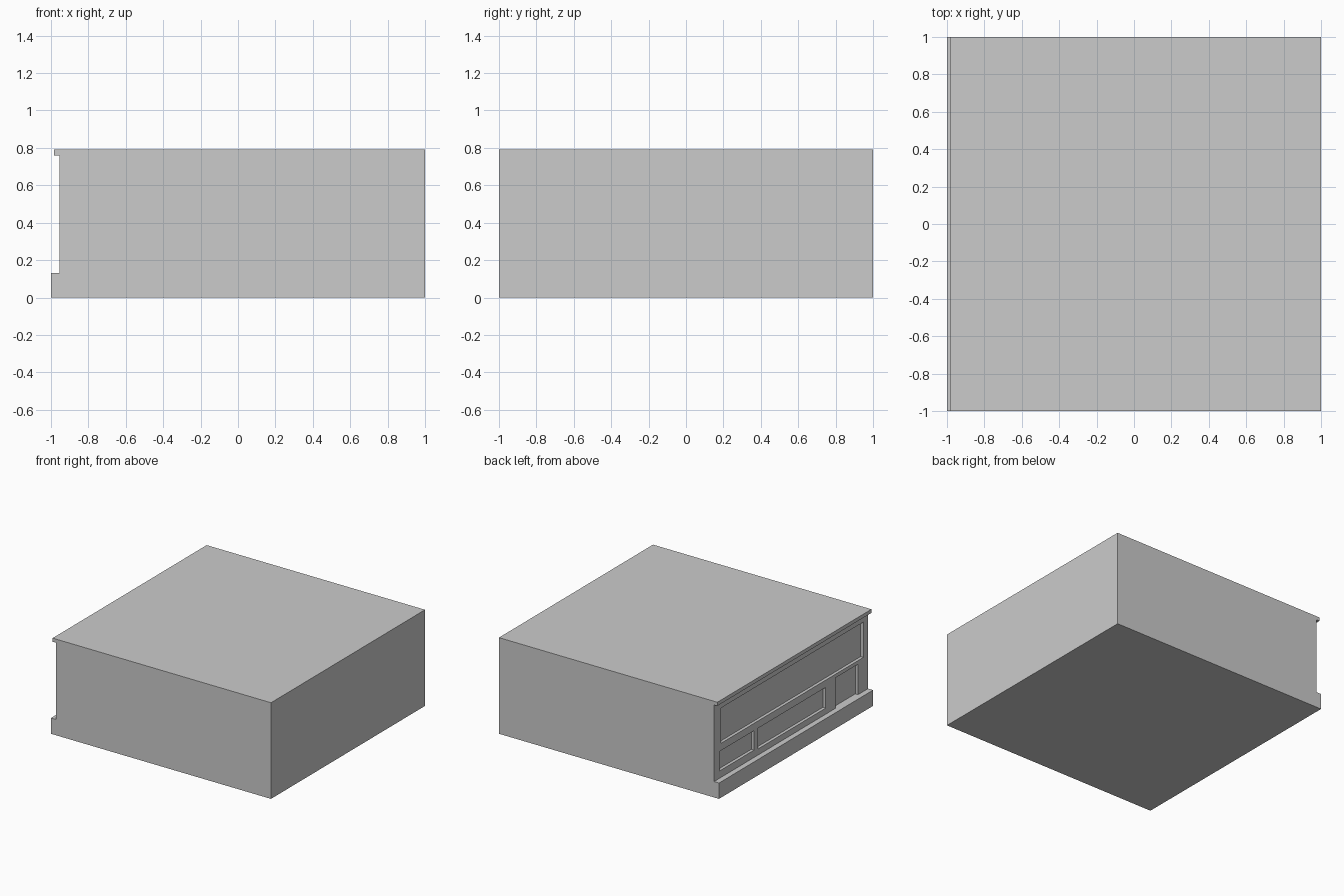
import bpy, bmesh

if "Cube" in bpy.data.objects:
    bpy.data.objects.remove(bpy.data.objects["Cube"])

FACE_X = -0.955   # storefront wall plane
DEPTH = 0.025     # how far windows and door are set back


def mesh_object(name, bm):
    bmesh.ops.recalc_face_normals(bm, faces=bm.faces)
    mesh = bpy.data.meshes.new(name)
    bm.to_mesh(mesh)
    bm.free()
    obj = bpy.data.objects.new(name, mesh)
    bpy.context.collection.objects.link(obj)
    return obj


def extrude_profile(name, profile, y0, y1):
    """Extrude an (x, z) outline from y0 to y1."""
    bm = bmesh.new()
    face = bm.faces.new([bm.verts.new((x, y0, z)) for x, z in profile])
    ext = bmesh.ops.extrude_face_region(bm, geom=[face])
    verts = [g for g in ext["geom"] if isinstance(g, bmesh.types.BMVert)]
    bmesh.ops.translate(bm, verts=verts, vec=(0, y1 - y0, 0))
    return mesh_object(name, bm)


# Building: block with a base step and a roof lip along the storefront
building = extrude_profile("building", [
    (1, 0), (1, 0.79), (-0.985, 0.79), (-0.985, 0.76),
    (FACE_X, 0.76), (FACE_X, 0.13), (-1, 0.13), (-1, 0)], -1, 1)

# Recessed openings: name, y range, z range
openings = [
    ("sign_panel", -0.94, 0.91, 0.41, 0.70),
    ("small_window", 0.48, 0.93, 0.19, 0.35),
    ("wide_window", -0.45, 0.43, 0.18, 0.35),
    ("door", -0.87, -0.58, 0.13, 0.38),
]
for name, y0, y1, z0, z1 in openings:
    xa, xb = FACE_X - 0.1, FACE_X + DEPTH
    cutter = extrude_profile(name + "_cutter",
                             [(xa, z0), (xb, z0), (xb, z1), (xa, z1)], y0, y1)
    cutter.hide_render = True
    cutter.hide_set(True)
    cutter.display_type = 'WIRE'
    mod = building.modifiers.new(name, 'BOOLEAN')
    mod.operation = 'DIFFERENCE'
    mod.solver = 'EXACT'
    mod.object = cutter
